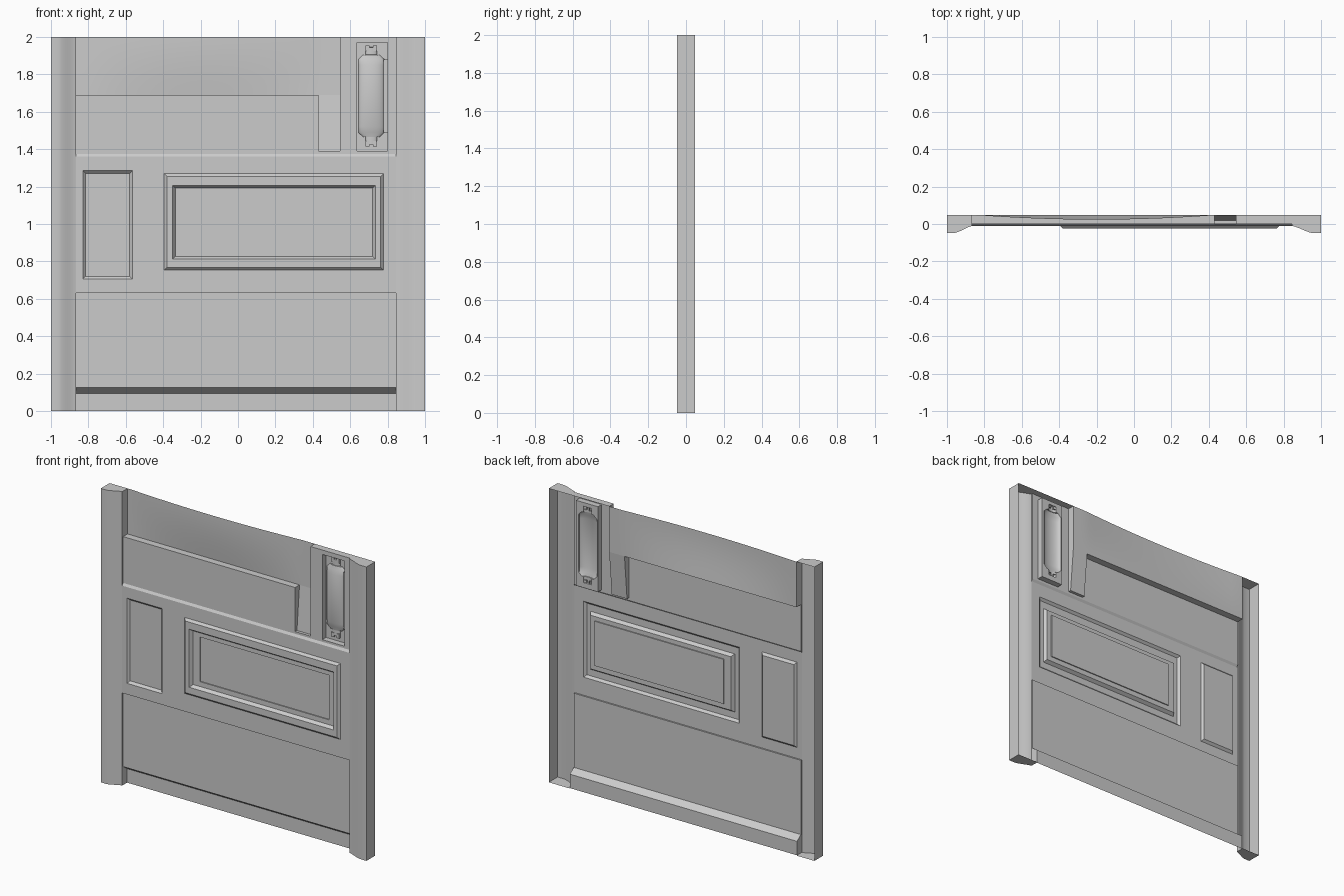
import bpy, math

if "Cube" in bpy.data.objects:
    bpy.data.objects.remove(bpy.data.objects["Cube"])

grey = bpy.data.materials.new("light grey")
grey.diffuse_color = (0.6, 0.6, 0.6, 1)
grey.use_nodes = True
grey.node_tree.nodes["Principled BSDF"].inputs["Base Color"].default_value = grey.diffuse_color

BACK, FRONT = 0.0475, -0.0475   # depth limits of the whole wall
BAND, PANEL, KICK = -0.01, 0.0, 0.042   # depths of the main layers
XL, XR = -0.865, 0.845          # inner edges of the two pillars


def make(name, verts, faces, smooth=False):
    me = bpy.data.meshes.new(name)
    me.from_pydata(verts, [], faces)
    me.materials.append(grey)
    ob = bpy.data.objects.new(name, me)
    bpy.context.collection.objects.link(ob)
    if smooth:
        bpy.ops.object.select_all(action='DESELECT')
        bpy.context.view_layer.objects.active = ob
        ob.select_set(True)
        bpy.ops.object.shade_smooth_by_angle(angle=math.radians(35))
    return ob


def grid(name, rows, smooth=False):
    """Skin rows of points, first row lowest, points left to right."""
    n = len(rows[0])
    faces = [(r * n + i, r * n + i + 1, (r + 1) * n + i + 1, (r + 1) * n + i)
             for r in range(len(rows) - 1) for i in range(n - 1)]
    return make(name, [p for row in rows for p in row], faces, smooth)


def plate(name, xs, zs, y, holes=()):
    """Flat front-facing sheet cut in cells, leaving out the hole cells."""
    n = len(xs)
    faces = [(r * n + i, r * n + i + 1, (r + 1) * n + i + 1, (r + 1) * n + i)
             for r in range(len(zs) - 1) for i in range(n - 1) if (i, r) not in holes]
    return make(name, [(x, y, z) for z in zs for x in xs], faces)


def nested(name, rects, fill=True):
    """Moulding of nested rectangles (x0, x1, z0, z1, y)."""
    verts, faces = [], []
    for k, (x0, x1, z0, z1, y) in enumerate(rects):
        verts += [(x0, y, z0), (x1, y, z0), (x1, y, z1), (x0, y, z1)]
        if k:
            a, b = 4 * k - 4, 4 * k
            faces += [(a + i, a + (i + 1) % 4, b + (i + 1) % 4, b + i) for i in range(4)]
    if fill:
        b = len(verts) - 4
        faces.append((b, b + 1, b + 2, b + 3))
    return make(name, verts, faces)


def inset(r, d, y):
    return (r[0] + d, r[1] - d, r[2] + d, r[3] - d, y)


def strip(name, x0, x1, yz):
    """Profile of (y, z) points drawn out along x."""
    return grid(name, [[(x0, y, z), (x1, y, z)] for y, z in yz])


def end_wall(name, x, yz, flip=False):
    pts = [(x, y, z) for y, z in yz]
    return make(name, pts[::-1] if flip else pts, [tuple(range(len(pts)))])


def pillar(name, xy):
    """Open-backed pillar with top and bottom caps."""
    n = len(xy)
    grid(name, [[(x, y, z) for x, y in xy] for z in (0, 2)], True)
    back = [(xy[-1][0], BACK), (xy[0][0], BACK)]
    cap = xy + back
    m = len(cap)
    make(name + "_top", [(x, y, 2) for x, y in cap], [tuple(range(m))])
    make(name + "_bottom", [(x, y, 0) for x, y in cap], [tuple(reversed(range(m)))])


# pillars: flat nose with a soft S-curve towards the wall
def curve(edge, side):
    pts = [(side, BACK), (side, FRONT)]
    flat = side + (edge - side) * 0.32
    for i in range(9):
        t = i / 8
        y = FRONT + (BAND - FRONT) * (0.55 * t + 0.45 * t * t * (3 - 2 * t))
        pts.append((flat + (edge - flat) * t, y))
    return pts


pillar("left_pillar", curve(XL, -1))
pillar("right_pillar", curve(XR, 1)[::-1])

# lower wall: recessed kick board, sloped lip and lower panel
lower = [(KICK, 0), (KICK, 0.095), (PANEL, 0.125), (PANEL, 0.63), (BAND, 0.63)]
strip("lower_wall", XL, XR, lower)
for x, side in ((XL, "left"), (XR, "right")):
    end_wall(side + "_lower_end", x, [(BAND, 0)] + lower, x > 0)

# middle band with openings for the two mouldings
small = (-0.83, -0.565, 0.705, 1.285)
large = (-0.395, 0.778, 0.753, 1.27)
plate("middle_band_left", [XL, small[0], small[1], -0.48], [0.63, small[2], small[3], 1.36],
      BAND, {(1, 1)})
plate("middle_band_right", [-0.48, large[0], large[1], XR], [0.63, large[2], large[3], 1.36],
      BAND, {(1, 1)})
nested("small_inset_panel", [small + (BAND,), inset(small, 0.015, 0.005)])
inner = (-0.35, 0.735, 0.812, 1.207)
core = (-0.285, 0.687, 0.86, 1.163)
nested("large_framed_panel", [large + (BAND,), inset(large, 0.015, -0.025),
                              inner + (-0.025,), inset(inner, 0.015, -0.004),
                              core + (-0.004,), core + (0.003,)])

# upper panel with bevelled foot and the shelf above it
NX0, NX1, SHELF = 0.43, 0.545, 1.69
strip("band_ledge", XL, XR, [(BAND, 1.36), (PANEL, 1.375)])
strip("upper_panel", XL, NX0, [(PANEL, 1.375), (PANEL, SHELF), (BACK, SHELF)])
end_wall("upper_left_end", XL, [(BAND, 1.36), (PANEL, 1.375), (PANEL, SHELF),
                                (BACK, SHELF), (BACK, 2), (BAND, 2)])
end_wall("upper_right_end", XR, [(BAND, 1.36), (PANEL, 1.375), (PANEL, 2), (BAND, 2)], True)

# sloping notch beside the upper panel
notch = [(PANEL, 1.39), (0.02, 1.39), (BACK, SHELF)]
strip("notch_slope", NX0, NX1, [(PANEL, 1.375)] + notch)
end_wall("notch_left_wall", NX0, notch + [(PANEL, SHELF)])
end_wall("notch_right_wall", NX1, notch + [(BACK, 2), (PANEL, 2)], True)

# softly bulging back of the top recess
rows = []
for r in range(13):
    v = r / 12
    row = []
    for i in range(33):
        x = XL + (NX1 - XL) * i / 32
        f = max(0, 1 - ((x + 0.2) / 0.64) ** 2)
        row.append((x, BACK - 0.024 * f * math.sin(v * math.pi / 2), SHELF + (2 - SHELF) * v))
    rows.append(row)
grid("top_recess", rows, True)

# fixture block at the upper right, with its cap and pocket
px0, px1, pz0, pz1 = 0.635, 0.80, 1.39, 1.97
plate("fixture_block", [NX1, px0, px1, XR], [1.375, pz0, pz1, 2], PANEL, {(1, 1)})
strip("fixture_block_top", NX1, XR, [(PANEL, 2), (BACK, 2)])
pocket = (px0, px1, pz0, pz1)
DEEP = 0.04
nested("fixture_pocket", [pocket + (PANEL,), pocket + (DEEP,)], False)

# half-round fixture body blended into the pocket back: (z, half width, bulge)
sections = [(pz0, .03, 0), (1.425, .03, 0), (1.426, .03, .012), (1.465, .03, .012),
            (1.466, .045, .015), (1.49, .07, .02), (1.52, .07, .03), (1.85, .07, .03),
            (1.88, .07, .02), (1.904, .045, .015), (1.905, .03, .012), (1.944, .03, .012),
            (1.945, .03, 0), (pz1, .03, 0)]
rows = []
for z, w, b in sections:
    arc = [(0.713 - w * math.cos(math.pi * i / 14), DEEP - b * math.sin(math.pi * i / 14), z)
           for i in range(15)]
    rows.append([(px0, DEEP, z)] + arc + [(px1, DEEP, z)])
grid("fixture_body", rows, True)

# side bracket of the fixture
bracket = (0.779, 0.799, 1.49, 1.88)
nested("fixture_bracket", [bracket + (DEEP,), bracket + (0.022,)])
# small pins at both ends of the fixture
for k, z in (("lower", 1.415), ("upper", 1.925)):
    for s in (-1, 1):
        pin = (0.713 + s * 0.02 - 0.01, 0.713 + s * 0.02 + 0.01, z, z + 0.03)
        nested(k + "_fixture_pin", [pin + (DEEP,), pin + (0.026,)])
